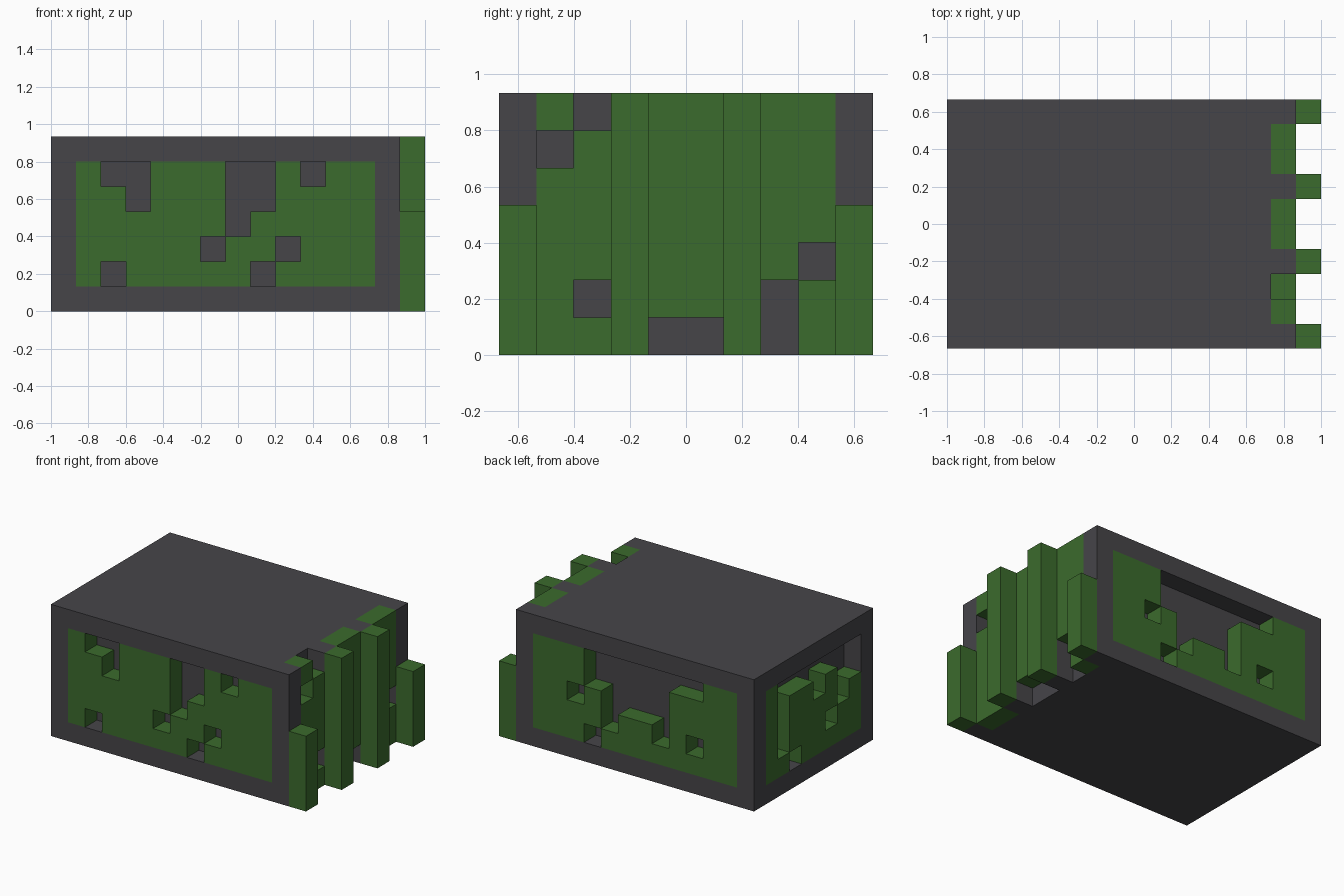
import bpy
import bmesh
from mathutils import Vector

U = 2 / 15                      # one cell of the block grid
UP = Vector((0, 0, 1))
CORNER = Vector((-7.5, -5, 0))  # grid origin, in cells

if "Cube" in bpy.data.objects:
    bpy.data.objects.remove(bpy.data.objects["Cube"], do_unlink=True)


def material(name, rgb):
    mat = bpy.data.materials.new(name)
    mat.use_nodes = True
    mat.diffuse_color = (*rgb, 1)
    bsdf = next(n for n in mat.node_tree.nodes if n.type == "BSDF_PRINCIPLED")
    bsdf.inputs["Base Color"].default_value = (*rgb, 1)
    return mat


GREY = material("dark_grey", (0.061, 0.059, 0.066))
GREEN = material("leaf_green", (0.044, 0.147, 0.026))


def finish(name, bm, mat):
    bmesh.ops.recalc_face_normals(bm, faces=bm.faces)
    mesh = bpy.data.meshes.new(name)
    bm.to_mesh(mesh)
    bm.free()
    mesh.materials.append(mat)
    obj = bpy.data.objects.new(name, mesh)
    bpy.context.scene.collection.objects.link(obj)


def panel(name, origin, across, rows):
    """One-cell-thick plate; rows run top to bottom, '#' is a filled cell."""
    bm = bmesh.new()
    origin, across = Vector(origin), Vector(across)
    inward = UP.cross(across)
    corners = {}

    def vert(a, b):
        if (a, b) not in corners:
            corners[a, b] = bm.verts.new((CORNER + origin + across * a + UP * b) * U)
        return corners[a, b]

    for b, row in enumerate(reversed(rows)):
        for a, cell in enumerate(row):
            if cell == "#":
                bm.faces.new([vert(a, b), vert(a + 1, b),
                              vert(a + 1, b + 1), vert(a, b + 1)])
    front = list(bm.faces)
    new = bmesh.ops.extrude_face_region(bm, geom=front, use_keep_orig=True)["geom"]
    moved = [g for g in new if isinstance(g, bmesh.types.BMVert)]
    bmesh.ops.translate(bm, verts=moved, vec=inward * U)
    finish(name, bm, GREEN)


# Body: comb-shaped plan raised to full height
plan = [(0, 10), (0, 0), (14, 0)]
for y in (1, 4, 7):
    plan += [(14, y), (13, y), (13, y + 2), (14, y + 2)]
plan.append((14, 10))
bm = bmesh.new()
base = bm.faces.new([bm.verts.new((CORNER + Vector((x, y, 0))) * U) for x, y in plan])
top = bmesh.ops.extrude_face_region(bm, geom=[base], use_keep_orig=True)["geom"]
bmesh.ops.translate(bm, verts=[g for g in top if isinstance(g, bmesh.types.BMVert)],
                    vec=UP * 7 * U)
bmesh.ops.recalc_face_normals(bm, faces=bm.faces)
bm.normal_update()

# Recesses in the front, back and left-hand end walls
walls = [f for f in bm.faces if abs(f.normal.z) < 0.5 and f.calc_area() > 8 * U]
walls = [f for f in walls if f.calc_area() > 60 * U * U]
bmesh.ops.inset_individual(bm, faces=walls, thickness=U, use_even_offset=True)
for wall in walls:
    inward = -wall.normal * U
    rim = list(wall.verts)
    floor = [bm.verts.new(v.co + inward) for v in rim]
    for i in range(len(rim)):
        j = (i + 1) % len(rim)
        bm.faces.new([rim[i], rim[j], floor[j], floor[i]])
    bm.faces.new(floor)
bmesh.ops.delete(bm, geom=walls, context="FACES_ONLY")
finish("body", bm, GREY)

# Green plates filling the recesses
panel("front_plate", (1, 0, 1), (1, 0, 0), [
    "#..###..#.##",
    "##.###..####",
    "######.#####",
    "#####.##.###",
    "#.#####.####"])
panel("back_plate", (13, 10, 1), (-1, 0, 0), [
    "###.......##",
    "###.....####",
    "##.#....####",
    "####.##.#.##",
    "###.########"])
panel("end_plate", (0, 9, 1), (0, -1, 0), [
    "#.......",
    "#.##.#..",
    "#.####.#",
    "#.###.##",
    "##.#####"])

# Green fill in the comb channels, and the slats standing out past them
panel("channel_fill", (14, 1, 0), (0, 1, 0), [
    "#..##.##",
    ".#.##.##",
    "##.##.##",
    "##.##.##",
    "##.##.#.",
    "#..##..#",
    "##.....#"])
panel("slats", (15, 0, 0), (0, 1, 0),
      ["...#..#..."] * 3 + ["#..#..#..#"] * 4)
